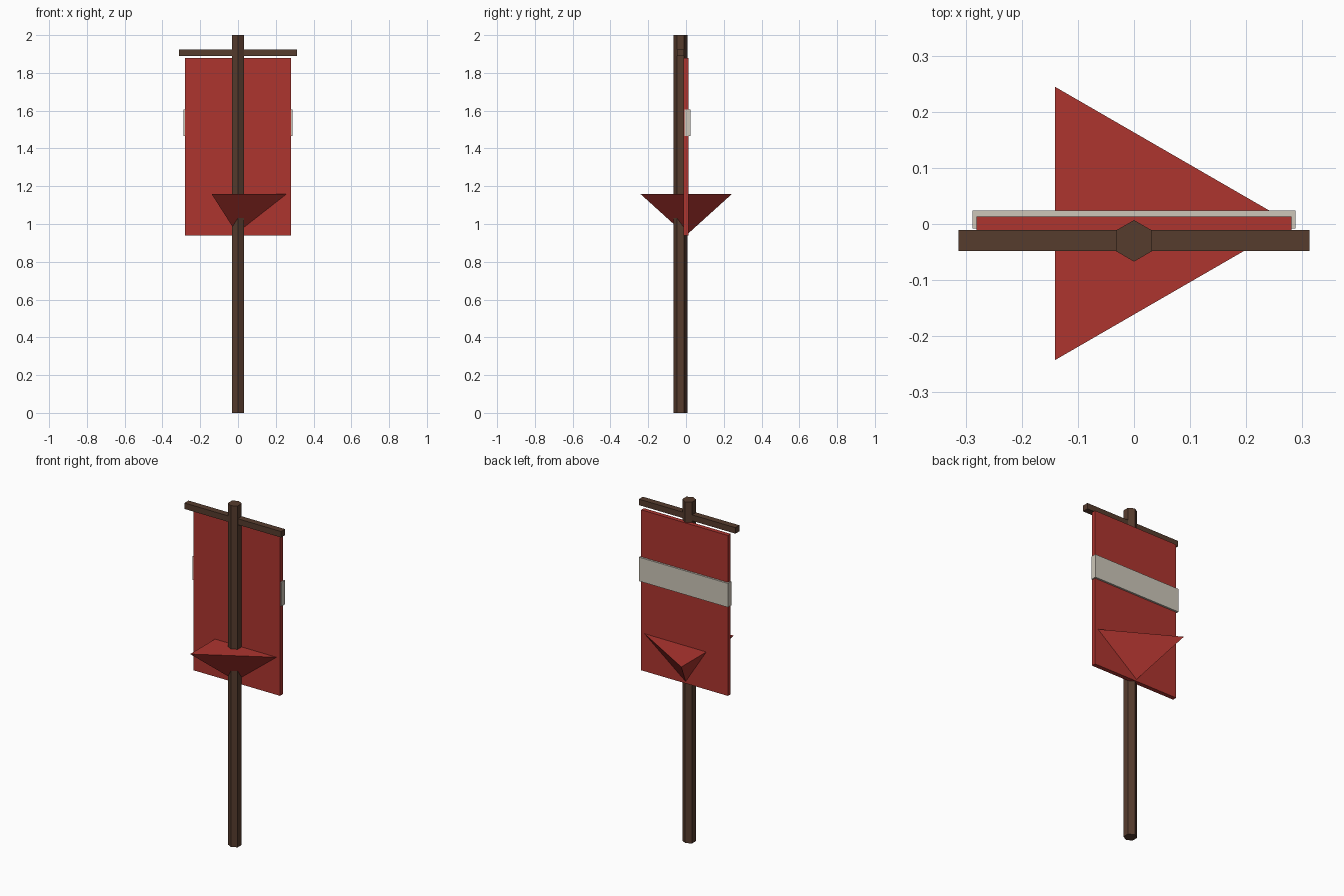
import bpy, bmesh, math
from mathutils import Vector

if "Cube" in bpy.data.objects:
    bpy.data.objects.remove(bpy.data.objects["Cube"])


def material(name, rgb):
    m = bpy.data.materials.new(name)
    m.diffuse_color = (*rgb, 1)
    m.use_nodes = True
    m.node_tree.nodes["Principled BSDF"].inputs["Base Color"].default_value = m.diffuse_color
    return m


RED = material("banner red", (0.42, 0.035, 0.028))
BROWN = material("dark wood", (0.094, 0.045, 0.027))
CREAM = material("cream stripe", (0.61, 0.565, 0.485))


def finish(bm, name, mat):
    bmesh.ops.recalc_face_normals(bm, faces=bm.faces)
    me = bpy.data.meshes.new(name)
    bm.to_mesh(me)
    bm.free()
    me.materials.append(mat)
    ob = bpy.data.objects.new(name, me)
    bpy.context.collection.objects.link(ob)
    return ob


def box(name, lo, hi, mat):
    bm = bmesh.new()
    bmesh.ops.create_cube(bm, size=1)
    lo, hi = Vector(lo), Vector(hi)
    bmesh.ops.scale(bm, vec=hi - lo, verts=bm.verts)
    bmesh.ops.translate(bm, vec=(lo + hi) / 2, verts=bm.verts)
    return finish(bm, name, mat)


def ring(bm, n, r, centre, start):
    return [bm.verts.new((centre[0] + r * math.cos(start + math.tau * i / n),
                          centre[1] + r * math.sin(start + math.tau * i / n),
                          centre[2])) for i in range(n)]


# Six-sided pole with corners facing front and back
bm = bmesh.new()
base = bm.faces.new(ring(bm, 6, 0.037, (0, -0.03, 0), math.pi / 2))
top = bmesh.ops.extrude_face_region(bm, geom=[base], use_keep_orig=True)["geom"]
bmesh.ops.translate(bm, vec=(0, 0, 2),
                    verts=[g for g in top if isinstance(g, bmesh.types.BMVert)])
finish(bm, "pole", BROWN)

# Crossbar, cloth and the band wrapped on the cloth's back
box("crossbar", (-0.313, -0.048, 1.89), (0.313, -0.011, 1.925), BROWN)
box("cloth", (-0.281, -0.012, 0.94), (0.281, 0.013, 1.88), RED)
box("stripe", (-0.288, -0.008, 1.465), (0.288, 0.024, 1.605), CREAM)

# Three-sided inverted pyramid forming the pointed tail
bm = bmesh.new()
rim = ring(bm, 3, 0.281, (0, 0.001, 1.16), 0)
tip = bm.verts.new((0, 0.001, 0.94))
bm.faces.new(rim)
for i in range(3):
    bm.faces.new((rim[i], rim[(i + 1) % 3], tip))
finish(bm, "cloth_point", RED)
